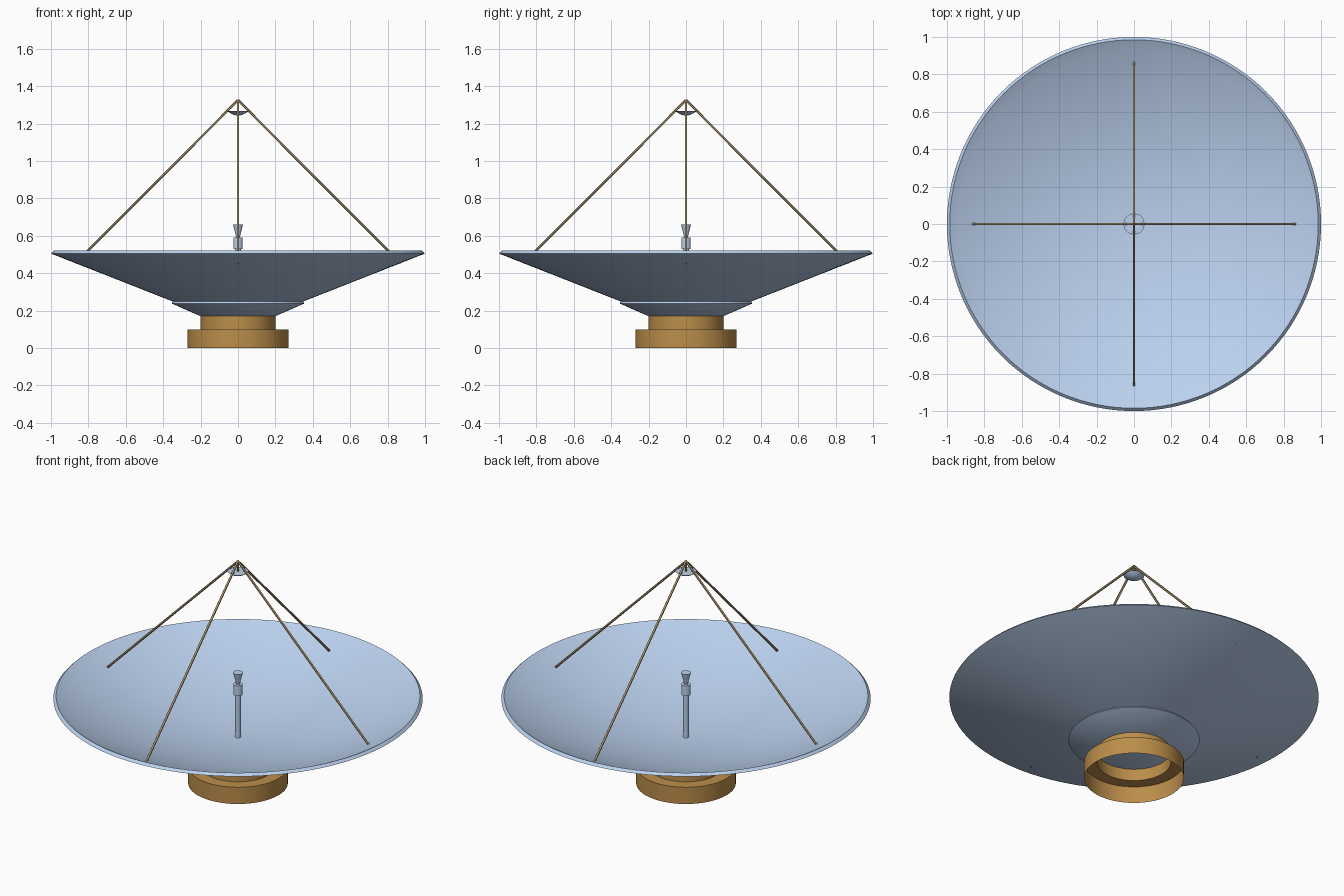
import bpy, math
from mathutils import Vector

if "Cube" in bpy.data.objects:
    bpy.data.objects.remove(bpy.data.objects["Cube"])


def material(name, rgb):
    m = bpy.data.materials.new(name)
    m.diffuse_color = (*rgb, 1)
    m.use_nodes = True
    m.node_tree.nodes["Principled BSDF"].inputs["Base Color"].default_value = m.diffuse_color
    return m


PALE = material("pale_blue", (0.50, 0.64, 0.86))
OCHRE = material("ochre", (0.50, 0.27, 0.07))
TAN = material("tan", (0.42, 0.31, 0.16))


def make_object(name, verts, faces, mat):
    me = bpy.data.meshes.new(name)
    me.from_pydata(verts, [], faces)
    me.materials.append(mat)
    ob = bpy.data.objects.new(name, me)
    bpy.context.collection.objects.link(ob)
    bpy.ops.object.select_all(action='DESELECT')
    ob.select_set(True)
    bpy.context.view_layer.objects.active = ob
    bpy.ops.object.shade_smooth_by_angle(angle=math.radians(30))
    return ob


def lathe(name, profile, mat, sides=96):
    """Revolve (radius, z) points around z; zero radius becomes a pole.
    Profiles run upward along the outside, then inward to the top."""
    verts, rings, faces = [], [], []
    for r, z in profile:
        n = 1 if r == 0 else sides
        rings.append([len(verts) + i for i in range(n)])
        verts += [(r * math.cos(math.tau * i / sides),
                   r * math.sin(math.tau * i / sides), z) for i in range(n)]
    for a, b in zip(rings, rings[1:]):
        for i in range(sides):
            j = (i + 1) % sides
            if len(a) == 1:
                faces.append((a[0], b[j], b[i]))
            elif len(b) == 1:
                faces.append((a[i], a[j], b[0]))
            else:
                faces.append((a[i], a[j], b[j], b[i]))
    return make_object(name, verts, faces, mat)


def rod(name, start, end, radius, mat, sides=12):
    start, end = Vector(start), Vector(end)
    d = end - start
    ob = lathe(name, [(0, 0), (radius, 0), (radius, d.length), (0, d.length)], mat, sides)
    ob.location = start
    ob.rotation_euler = d.to_track_quat('Z', 'Y').to_euler()
    return ob


# Open pedestal: wide skirt, shoulder and narrow neck
lathe("pedestal", [(0.27, 0), (0.27, 0.10), (0.20, 0.10), (0.20, 0.17)], OCHRE)

# Flared collar that carries the dish
lathe("collar", [(0, 0.17), (0.20, 0.17), (0.355, 0.238), (0.345, 0.251), (0.30, 0.24)], PALE)

# Main dish: conical back, bevelled rim, parabolic face
face = [(0.98 * k / 20, 0.275 + 0.242 * (k / 20) ** 2) for k in range(20, -1, -1)]
lathe("dish", [(0, 0.19), (0.20, 0.19), (1.0, 0.505), (0.985, 0.52)] + face, PALE, 128)

# Feed: stem, housing and horn
lathe("feed_stem", [(0.015, 0.26), (0.015, 0.53)], PALE, 32)
lathe("feed_housing", [(0, 0.53), (0.025, 0.53), (0.025, 0.592), (0, 0.592)], PALE, 32)
lathe("feed_horn", [(0.009, 0.59), (0.027, 0.66), (0, 0.66)], PALE, 32)

# Secondary reflector: shallow convex cap facing the dish
cap = [(0.056 * k / 6, 1.243 + 0.023 * (k / 6) ** 2) for k in range(7)]
lathe("secondary_reflector", cap + [(0, 1.266)], PALE, 48)
rod("reflector_mount", (0, 0, 1.26), (0, 0, 1.325), 0.005, TAN)

# Four struts from the dish to the apex
for i in range(4):
    a = i * math.pi / 2
    rod(f"strut_{i + 1}", (0.87 * math.cos(a), 0.87 * math.sin(a), 0.453),
        (0, 0, 1.325), 0.0065, TAN)
